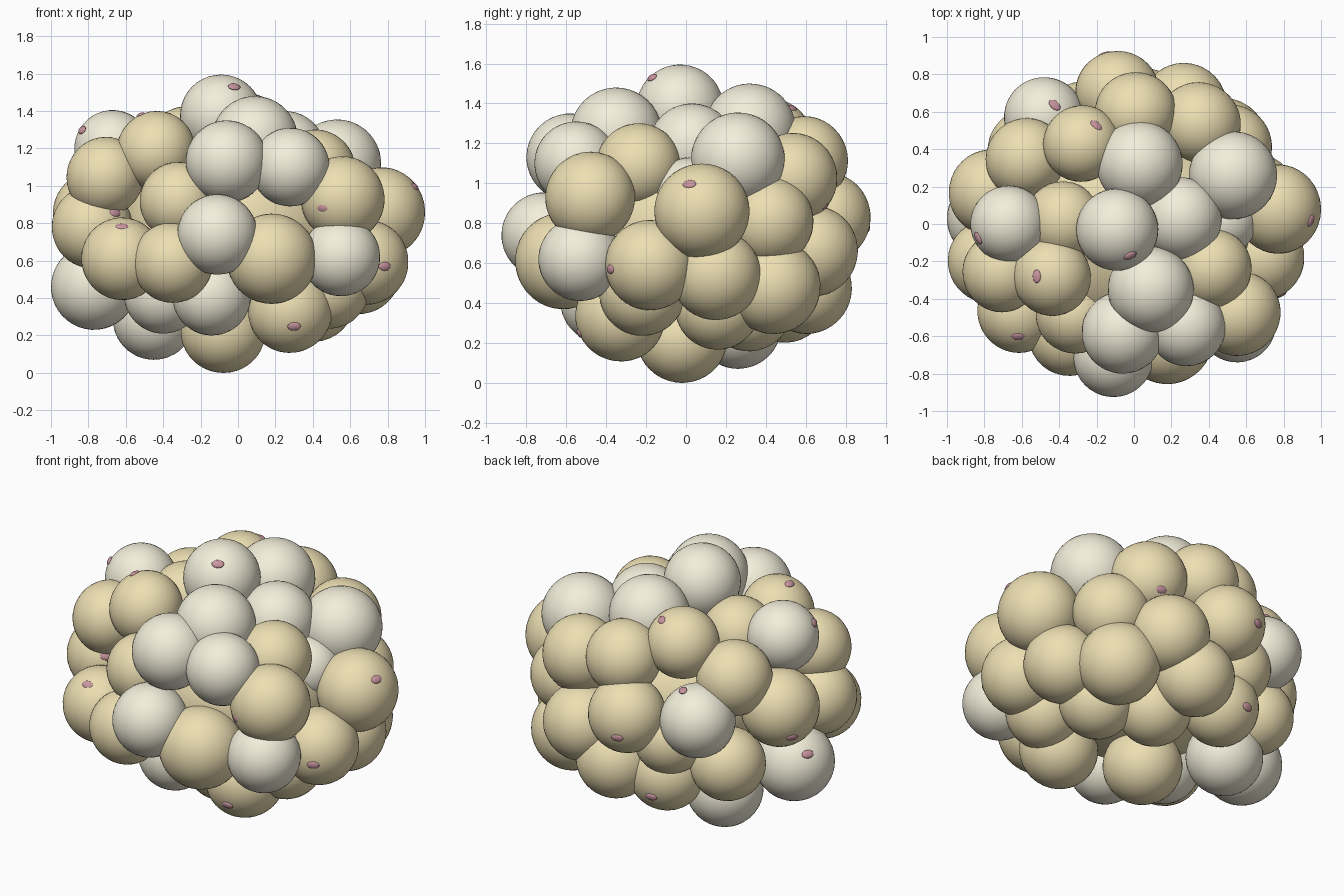
import bpy
from mathutils import Vector


def material(name, rgb):
    m = bpy.data.materials.new(name)
    m.diffuse_color = (*rgb, 1)
    return m


tan = material("tan", (0.85, 0.74, 0.45))
pale = material("pale", (0.90, 0.86, 0.71))
pink = material("pink", (0.58, 0.30, 0.35))
balls = []
middle = Vector((0, 0, .8))


def ball(name, centre, scale, mat, normal=None, segments=40, rings=20):
    bpy.ops.mesh.primitive_uv_sphere_add(segments=segments, ring_count=rings, location=centre)
    o = bpy.context.object
    o.name = name
    o.scale = scale
    if normal:
        o.rotation_euler = normal.to_track_quat('Z', 'Y').to_euler()
    o.data.materials.append(mat)
    bpy.ops.object.shade_smooth()
    return o


# Lobes: x, y, z, radius
pale_lobes = [
    (-.09, -.03, 1.375, .22), (.09, -.35, 1.25, .23), (-.06, -.58, 1.13, .22),
    (.28, -.55, 1.10, .21), (.53, .26, 1.12, .235), (.03, .32, 1.27, .23),
    (.25, .03, 1.18, .22), (-.67, 0, 1.2, .205), (-.48, .57, .84, .215),
    (-.11, -.71, .74, .215), (.55, -.53, .62, .21), (-.45, .26, .29, .22),
    (-.77, .03, .46, .23), (-.14, -.42, .41, .21), (.48, .02, .95, .18),
    (-.40, -.22, .42, .21)]
upper_tan_lobes = [
    (.56, -.48, .93, .22), (-.44, -.28, 1.19, .205), (-.71, -.26, 1.05, .205),
    (-.32, -.49, .92, .20), (-.38, .02, 1.16, .20), (-.28, .43, 1.22, .20),
    (-.58, .35, 1.05, .21), (-.77, .17, .85, .22), (-.09, .71, .83, .215),
    (.01, .60, 1.12, .21), (.35, .54, 1.03, .215), (.77, .08, .86, .23),
    (.42, -.24, 1.09, .205)]
lower_tan_lobes = [
    (.18, -.62, .61, .235), (.28, -.33, .33, .22), (-.08, -.02, .22, .22),
    (-.78, -.20, .78, .215), (-.62, -.47, .61, .215), (-.35, -.60, .59, .21),
    (-.57, .40, .53, .21), (-.22, .50, .42, .215), (.06, .61, .47, .22),
    (-.28, .56, .67, .20), (.27, .64, .66, .22), (.52, .42, .81, .215),
    (.48, .44, .48, .23), (.69, -.18, .59, .22), (.65, .15, .54, .22),
    (.41, .16, .38, .21), (.49, -.22, .45, .21), (.12, .32, .37, .21)]

for name, lobes, mat, wide in (("pale_lobe", pale_lobes, pale, 1.0),
                               ("upper_tan_lobe", upper_tan_lobes, tan, 1.04),
                               ("lower_tan_lobe", lower_tan_lobes, tan, 1.03)):
    for x, y, z, r in lobes:
        c = Vector((x, y, z))
        # tan lobes are pressed slightly wider than they are deep
        ball(name, c, (r * wide, r * wide, r), mat, c - middle)
        balls.append((c, r))

# Solid core behind the lobes
ball("core", (0, 0, .78), (.62, .60, .47), tan)

# Small flat spots lying on the nearest lobe
spots = [
    (-.02, -.17, 1.53), (.95, .015, 1.0), (.78, -.37, .57), (.45, -.67, .88),
    (.30, -.53, .25), (-.62, -.60, .78), (-.65, -.37, .86), (-.82, -.07, 1.29),
    (-.82, -.40, .64), (-.52, -.28, 1.38), (-.20, .53, 1.38), (-.42, .64, 1.05),
    (.38, .69, .89), (-.16, .91, .77), (-.25, .70, .35), (-.93, .28, .74),
    (-.93, .13, .58)]
for p in spots:
    p = Vector(p)
    c, r = min(balls, key=lambda b: abs((p - b[0]).length - b[1]))
    n = (p - c).normalized()
    ball("spot", c + n * r, (.036, .024, .012), pink, n, 16, 8)
